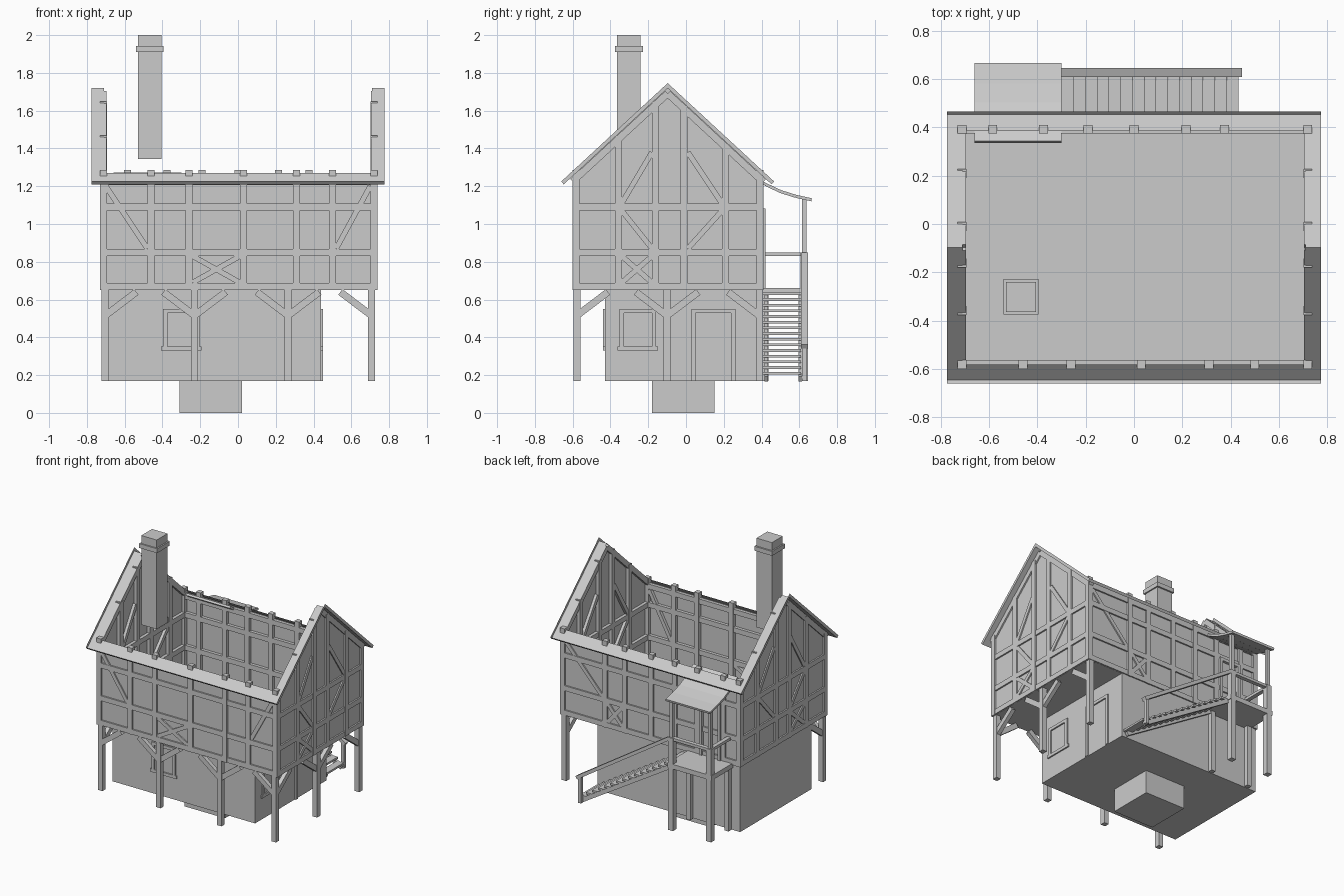
import bpy, bmesh
from mathutils import Vector

cube = bpy.data.objects.get("Cube")
if cube:
    bpy.data.objects.remove(cube)

GREY = (0.6, 0.6, 0.6, 1)
mat = bpy.data.materials.new("plain grey")
mat.use_nodes = True
mat.diffuse_color = GREY
mat.node_tree.nodes["Principled BSDF"].inputs["Base Color"].default_value = GREY


class Part:
    """Collects boxes, beams and sheets into one flat-shaded object."""
    def __init__(self, name):
        self.name, self.bm = name, bmesh.new()

    def sheet(self, pts):
        self.bm.faces.new([self.bm.verts.new(p) for p in pts])

    def hexa(self, low, high):
        a = [self.bm.verts.new(p) for p in low]
        b = [self.bm.verts.new(p) for p in high]
        self.bm.faces.new(a[::-1])
        self.bm.faces.new(b)
        for i in range(4):
            j = (i + 1) % 4
            self.bm.faces.new((a[i], a[j], b[j], b[i]))

    def box(self, x0, x1, y0, y1, z0, z1):
        ring = ((x0, y0), (x1, y0), (x1, y1), (x0, y1))
        self.hexa([(x, y, z0) for x, y in ring], [(x, y, z1) for x, y in ring])

    def beam(self, a, b, width, depth, normal):
        """Bar from a to b: width lies across the normal, depth along it."""
        a, b, n = Vector(a), Vector(b), Vector(normal)
        s = (b - a).cross(n).normalized() * width / 2
        d = n.normalized() * depth / 2
        ring = (-s - d, s - d, s + d, -s + d)
        self.hexa([a + o for o in ring], [b + o for o in ring])

    def done(self):
        bmesh.ops.recalc_face_normals(self.bm, faces=self.bm.faces)
        me = bpy.data.meshes.new(self.name)
        self.bm.to_mesh(me)
        self.bm.free()
        me.materials.append(mat)
        bpy.context.collection.objects.link(bpy.data.objects.new(self.name, me))


# Main dimensions
X0, X1, Y0, Y1 = -0.73, 0.738, -0.6, 0.41
GROUND, FLOOR, EAVE = 0.17, 0.65, 1.25
RIDGE_Y, HALF, SLOPE, SOFFIT = -0.097, 0.55, 0.925, 1.21
W = 0.037
RAILS = (0.67, 0.85, 1.09)


def roof_z(y):
    return SOFFIT + SLOPE * (HALF - abs(y - RIDGE_Y))


# Base, ground floor and upper floor
for name, dims in {
    "foundation": (-0.31, 0.02, -0.18, 0.15, 0, GROUND),
    "ground_floor": (-0.72, 0.44, -0.43, 0.4, GROUND, FLOOR),
    "upper_floor": (X0 + .01, X1 - .01, Y0 + .01, Y1 - .01, FLOOR, FLOOR + .01),
}.items():
    p = Part(name)
    p.box(*dims)
    p.done()


# Timber-framed walls: place() maps (along, height, inward depth) to space
def wall(name, place, normal, lo, hi, posts, top, braces, gable=False):
    panel = Part(name + "_panels")
    outline = [(lo, FLOOR), (hi, FLOOR), (hi, top(hi))]
    if gable:
        outline.append((RIDGE_Y, top(RIDGE_Y)))
    outline.append((lo, top(lo)))
    panel.sheet([place(u, z, 0.012) for u, z in outline])
    panel.done()
    frame = Part(name + "_timbers")

    def bar(u0, z0, u1, z1, width=W, depth=0.036):
        frame.beam(place(u0, z0, 0.018), place(u1, z1, 0.018), width, depth, normal)

    for u in [lo + W / 2, *posts, hi - W / 2]:
        bar(u, FLOOR, u, top(u) - 0.01 if gable else top(u) + 0.035)
    for z in RAILS:
        bar(lo, z, hi, z, depth=0.034)
    if gable:
        for u in (lo, hi):
            bar(u, top(u) - 0.028, RIDGE_Y, top(RIDGE_Y) - 0.028, depth=0.033)
    else:
        bar(lo, EAVE - 0.025, hi, EAVE - 0.025, depth=0.034)
    for b in braces:
        bar(*b, width=0.028, depth=0.03)
    frame.done()


def cross(u0, u1, z0, z1):
    return [(u0, z0, u1, z1), (u0, z1, u1, z0)]


gable_posts = (-0.358, -0.162, -0.01, 0.21)
gable_braces = cross(-0.34, -0.18, 0.69, 0.83) + [
    (-0.34, 1.07, -0.18, 0.87), (0.01, 0.87, 0.19, 1.07),
    (-0.34, 1.11, -0.18, 1.38), (0.01, 1.38, 0.19, 1.11)]
wall("right_gable", lambda u, z, d: (X1 - d, u, z), (1, 0, 0), Y0, Y1,
     gable_posts, roof_z, gable_braces, True)
wall("left_gable", lambda u, z, d: (X0 + d, u, z), (1, 0, 0), Y0, Y1,
     gable_posts, roof_z, gable_braces, True)
wall("front_wall", lambda u, z, d: (u, Y0 + d, z), (0, 1, 0), X0, X1,
     (-0.46, -0.26, 0.03, 0.31, 0.5), lambda u: EAVE,
     [(-0.7, 1.2, -0.48, 0.87), (0.7, 1.2, 0.52, 0.87)]
     + cross(-0.24, 0.01, 0.69, 0.83))
wall("back_wall", lambda u, z, d: (u, Y1 - d, z), (0, 1, 0), X0, X1,
     (-0.585, -0.375, -0.19, 0.0, 0.215, 0.375), lambda u: EAVE,
     [(0.7, 1.2, 0.4, 0.87)] + cross(0.235, 0.355, 0.69, 0.83))

# Open roof rim: soffit strips with an upright lip around the outside
rim = Part("roof_rim")
RX, IX = 0.775, 0.71
for s in (-1, 1):
    y_out = RIDGE_Y + s * HALF
    y_in = RIDGE_Y + s * (HALF - 0.065)
    y_lip, z_lip = y_out + s * 0.0137, SOFFIT + 0.0148
    z_ridge, z_in = roof_z(RIDGE_Y), roof_z(y_in)
    rim.sheet([(-RX, y_out, SOFFIT), (RX, y_out, SOFFIT), (RX, y_in, z_in), (-RX, y_in, z_in)])
    rim.sheet([(-RX, y_out, SOFFIT), (RX, y_out, SOFFIT), (RX, y_lip, z_lip), (-RX, y_lip, z_lip)])
    for e in (-1, 1):
        rim.sheet([(e * RX, y_in, z_in), (e * IX, y_in, z_in),
                   (e * IX, RIDGE_Y, z_ridge), (e * RX, RIDGE_Y, z_ridge)])
        rim.sheet([(e * RX, y_out, SOFFIT), (e * RX, RIDGE_Y, z_ridge),
                   (e * RX, RIDGE_Y, z_ridge + 0.027), (e * RX, y_lip, z_lip)])
rim.done()

# Chimney with a band near the top
chimney = Part("chimney")
chimney.box(-0.53, -0.405, -0.365, -0.24, 1.345, 2)
chimney.box(-0.54, -0.395, -0.375, -0.228, 1.91, 1.942)
chimney.done()

# Posts and braces carrying the overhang
props = Part("overhang_posts")
H = W / 2


def prop(x, y, directions):
    props.box(x - H, x + H, y - H, y + H, GROUND, FLOOR)
    for dx, dy in directions:
        props.beam((x, y, 0.515), (x + dx * 0.165, y + dy * 0.165, FLOOR - 0.01),
                   W, 0.03, (dy, dx, 0))


L, R, F, B = (-1, 0), (1, 0), (0, -1), (0, 1)
prop(-0.703, -0.578, [R, B])
prop(-0.23, -0.578, [L, R])
prop(0.265, -0.578, [L, R])
prop(0.707, -0.578, [L, B])
prop(0.707, -0.1, [F, B])
prop(0.707, 0.388, [F])
props.done()


# Window and door surrounds on the ground floor
def surround(name, place, u0, u1, z0, z1, normal, sill=True):
    p = Part(name)
    t = 0.022
    bars = [(u0, z0, u0, z1), (u1, z0, u1, z1), (u0 - t / 2, z1, u1 + t / 2, z1)]
    if sill:
        bars.append((u0 - t, z0, u1 + t, z0))
    for a, b, c, d in bars:
        p.beam(place(a, b), place(c, d), t, 0.02, normal)
    p.done()


surround("front_window", lambda u, z: (u, -0.43, z), -0.385, -0.215, 0.34, 0.54, (0, 1, 0))
surround("side_window", lambda u, z: (0.44, u, z), -0.34, -0.17, 0.34, 0.54, (1, 0, 0))
surround("side_door", lambda u, z: (0.44, u, z), 0.04, 0.25, GROUND, 0.54, (1, 0, 0), False)
surround("porch_door", lambda u, z: (u, Y1, z), -0.56, -0.41, FLOOR, 1.07, (0, 1, 0), False)

# Back porch: platform, posts and rails
porch = Part("porch")
porch.box(-0.66, -0.3, 0.4, 0.645, 0.625, 0.66)
for x in (-0.635, -0.325):
    porch.box(x - 0.02, x + 0.02, 0.605, 0.645, GROUND, 0.85)
    porch.box(x - 0.012, x + 0.012, 0.613, 0.637, 0.85, 1.14)
    porch.box(x - 0.017, x + 0.017, 0.405, 0.437, GROUND, 0.64)
porch.box(-0.655, -0.3, 0.61, 0.64, 0.83, 0.85)
porch.box(-0.65, -0.62, 0.41, 0.62, 0.83, 0.85)
porch.done()

# Gently curved awning
awning = Part("porch_awning")
curve = [(0.34, 1.265), (0.42, 1.21), (0.5, 1.172), (0.58, 1.147), (0.665, 1.128)]
for (ya, za), (yb, zb) in zip(curve, curve[1:]):
    awning.beam((-0.48, ya, za), (-0.48, yb, zb), 0.016, 0.36, (1, 0, 0))
awning.done()

# Open stair with stringers and handrail
stair = Part("stair")
STEPS = 15
for i in range(STEPS):
    f = (i + 0.5) / STEPS
    x, z = -0.3 + 0.73 * f, 0.645 - 0.45 * f
    stair.box(x - 0.027, x + 0.027, 0.405, 0.61, z - 0.007, z + 0.007)
for y in (0.425, 0.605):
    stair.beam((-0.3, y, 0.62), (0.42, y, 0.18), 0.03, 0.02, (0, 1, 0))
stair.beam((-0.31, 0.627, 0.84), (0.44, 0.627, 0.352), 0.024, 0.036, (0, 1, 0))
stair.box(0.405, 0.43, 0.614, 0.64, GROUND, 0.36)
stair.done()
